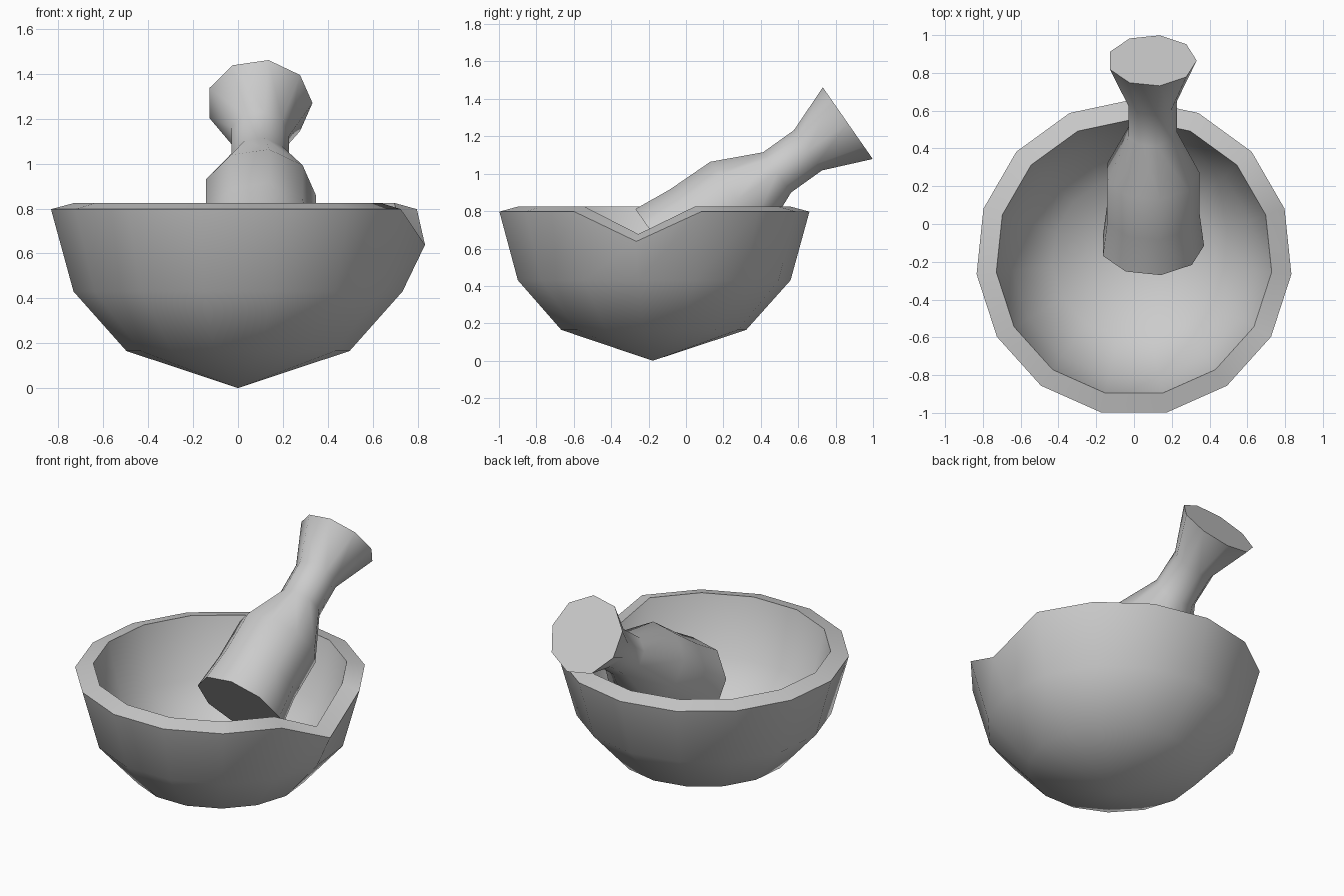
import bpy, bmesh
from math import cos, sin, radians, tau
from mathutils import Vector

if "Cube" in bpy.data.objects:
    bpy.data.objects.remove(bpy.data.objects["Cube"])


def ring(bm, centre, u, v, r, n, start=0.0):
    return [bm.verts.new(centre + u * r * cos(start + tau * i / n) + v * r * sin(start + tau * i / n))
            for i in range(n)]


def bridge(bm, a, b):
    n = len(a)
    for i in range(n):
        j = (i + 1) % n
        bm.faces.new((a[i], a[j], b[j], b[i]))


def fan(bm, loop, tip):
    for i in range(len(loop)):
        bm.faces.new((loop[i], loop[(i + 1) % len(loop)], tip))


def finish(bm, name, angle):
    bmesh.ops.recalc_face_normals(bm, faces=bm.faces)
    mesh = bpy.data.meshes.new(name)
    bm.to_mesh(mesh)
    bm.free()
    obj = bpy.data.objects.new(name, mesh)
    bpy.context.collection.objects.link(obj)
    bpy.ops.object.select_all(action='DESELECT')
    obj.select_set(True)
    bpy.context.view_layer.objects.active = obj
    bpy.ops.object.shade_smooth_by_angle(angle=radians(angle))
    return obj


X, Y = Vector((1, 0, 0)), Vector((0, 1, 0))
BOWL_Y, SIDES = -0.178, 15

# Bowl: 15-sided thick half sphere; (radius, height) from outer base to inner base
profile = [(0.50, 0.165), (0.737, 0.43), (0.838, 0.797),
           (0.733, 0.825), (0.645, 0.465), (0.435, 0.25)]
bm = bmesh.new()
rings = [ring(bm, Vector((0, BOWL_Y, z)), X, Y, r, SIDES, radians(-6)) for r, z in profile]
for a, b in zip(rings, rings[1:]):
    bridge(bm, a, b)
fan(bm, rings[0], bm.verts.new((0, BOWL_Y, 0)))
fan(bm, rings[-1], bm.verts.new((0, BOWL_Y, 0.105)))

# Pouring notch: the right-hand rim vertex pair is pulled down
rings[2][0].co.z = 0.638
rings[3][0].co.z = 0.677
finish(bm, "bowl", 40)

# Pestle: 9-sided lathe along a leaning axis; (y, z, radius)
axis = Vector((0, 0.82, 0.572)).normalized()
side = axis.cross(X).normalized()
if side.z < 0:
    side = -side
sections = [(-0.115, 0.588, 0.276), (0.057, 0.713, 0.252), (0.272, 0.86, 0.252),
            (0.487, 1.007, 0.133), (0.652, 1.125, 0.133), (0.865, 1.27, 0.237)]
bm = bmesh.new()
loops = [ring(bm, Vector((0.095, y, z)), X, side, r, 9) for y, z, r in sections]
for a, b in zip(loops, loops[1:]):
    bridge(bm, a, b)
bm.faces.new(loops[0])
bm.faces.new(loops[-1])
finish(bm, "pestle", 50)
